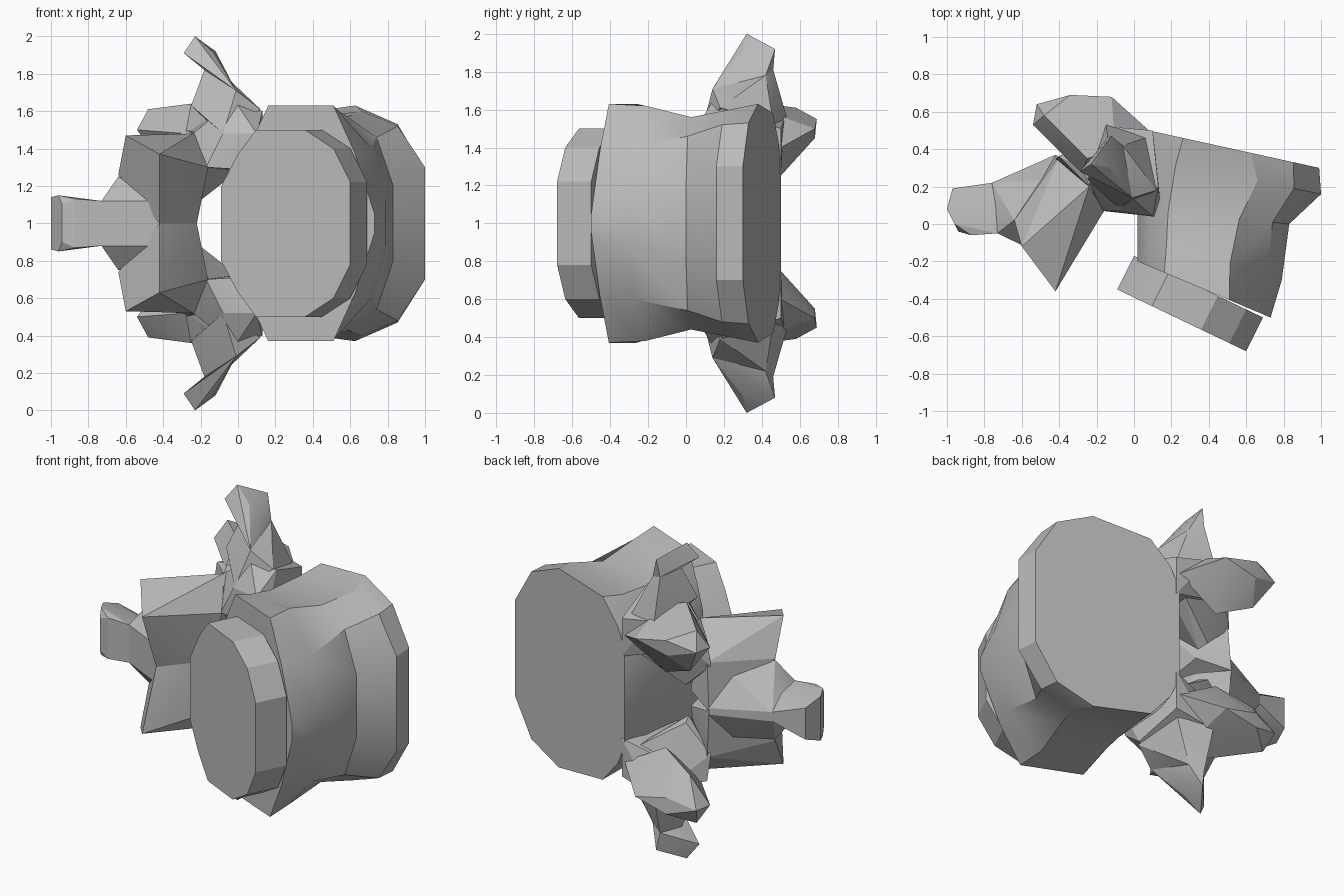
import bpy, bmesh
from mathutils import Vector

cube = bpy.data.objects.get("Cube")
if cube:
    bpy.data.objects.remove(cube, do_unlink=True)

bone = bpy.data.materials.new("bone_grey")
bone.use_nodes = True
GREY = (0.5, 0.5, 0.5, 1)
bone.diffuse_color = GREY
bone.node_tree.nodes["Principled BSDF"].inputs["Base Color"].default_value = GREY


def finish(name, bm, angle=0.5):
    bmesh.ops.recalc_face_normals(bm, faces=bm.faces[:])
    mesh = bpy.data.meshes.new(name)
    bm.to_mesh(mesh)
    bm.free()
    obj = bpy.data.objects.new(name, mesh)
    bpy.context.collection.objects.link(obj)
    mesh.materials.append(bone)
    bpy.ops.object.select_all(action='DESELECT')
    obj.select_set(True)
    bpy.context.view_layer.objects.active = obj
    bpy.ops.object.shade_smooth_by_angle(angle=angle)
    return obj


def ring(left, right, profile):
    """Closed outline across left-right, symmetric about mid height."""
    a, b = Vector((*left, 1)), Vector((*right, 1))
    up = [a.lerp(b, t) + Vector((0, 0, h)) for t, h in profile]
    low = [a.lerp(b, t) - Vector((0, 0, h)) for t, h in reversed(profile)]
    return up + low


def loft(name, rings):
    bm = bmesh.new()
    rows = [[bm.verts.new(p) for p in r] for r in rings]
    n = len(rows[0])
    for r, s in zip(rows, rows[1:]):
        for i in range(n):
            j = (i + 1) % n
            bm.faces.new((r[i], r[j], s[j], s[i]))
    bm.faces.new(rows[0])
    bm.faces.new(rows[-1])
    return finish(name, bm)


def hull(name, points, sides=(1, -1)):
    """Faceted lump round a few points; offsets in z are from mid height."""
    for s in sides:
        bm = bmesh.new()
        for x, y, h in points:
            bm.verts.new((x, y, 1 + s * h))
        out = bmesh.ops.convex_hull(bm, input=bm.verts[:])
        junk = [g for g in out["geom_interior"] if isinstance(g, bmesh.types.BMVert)]
        bmesh.ops.delete(bm, geom=junk, context='VERTS')
        label = name if len(sides) == 1 else ("upper_" if s > 0 else "lower_") + name
        finish(label, bm, 0.3)


def both(points):
    return points + [(x, y, -h) for x, y, h in points]


# Vertebral body: flared ends and a waist
loft("vertebral_body", [
    ring((.02, -.2), (.73, -.5), [(0, .3), (.08, .45), (.2, .63), (.69, .63), (.85, .38), (1, .05)]),
    ring((.02, -.06), (.79, -.3), [(0, .3), (.08, .45), (.2, .58), (.64, .62), (.9, .4), (1, .12)]),
    ring((.02, .08), (.83, .0), [(0, .3), (.08, .42), (.2, .54), (.67, .56), (.89, .46), (1, .2)]),
    ring((.03, .36), (1, .16), [(0, .3), (.08, .45), (.2, .55), (.65, .6), (.85, .52), (1, .3)]),
    ring((.08, .5), (.99, .3), [(0, .3), (.06, .43), (.2, .58), (.6, .63), (.85, .53), (1, .3)]),
])

# Disc on the front of the body
DISC = [(0, .2), (.13, .37), (.27, .5), (.65, .5), (.87, .4), (1, .22)]
loft("disc", [ring((-.09, -.35), (.6, -.68), DISC), ring((0, -.17), (.69, -.5), DISC)])

# Pedicles joining the body to the arch
hull("pedicle", [
    (.15, .05, .3), (.1, .04, .48), (.13, .2, .6), (.1, .5, .5), (.1, .5, .26),
    (-.02, .06, .29), (-.17, .07, .3), (-.08, .07, .48), (-.02, .15, .66),
    (-.24, .22, .48), (-.2, .45, .35), (-.12, .52, .55),
])

# Bridge closing the arch between pedicle and lamina
hull("arch_bridge", [
    (-.42, .35, .28), (-.4, .36, .45), (-.23, .3, .1), (-.25, .36, .12),
    (-.24, .2, .48), (-.16, .08, .3), (0, .36, .28), (0, .46, .29),
    (-.2, .48, .5), (-.28, .3, .5),
])

# Transverse processes, wide base and blade-like tip
BLADE = [(-.17, .28, .75), (-.18, .3, .82), (-.14, .46, .81), (-.01, .14, .71), (-.06, .42, .78)]
hull("transverse_base", BLADE + [
    (-.08, .08, .48), (.12, .18, .61), (-.25, .24, .63), (-.15, .54, .53), (.06, .46, .53),
])
hull("transverse_tip", BLADE[1:] + [
    (-.23, .32, 1), (-.29, .28, .91), (-.12, .47, .92), (-.13, .3, .91),
])

# Rear articular processes
hull("rear_articular_process", [
    (-.54, .53, .5), (-.52, .64, .5), (-.48, .58, .61), (-.4, .5, .6), (-.34, .69, .55),
    (-.34, .68, .45), (-.12, .68, .5), (-.42, .56, .33), (-.28, .27, .48),
    (-.2, .49, .24), (.08, .5, .4), (-.25, .35, .64), (-.1, .4, .6),
])

# Lamina plates with the front articular facets
hull("lamina", [
    (-.6, -.12, .47), (-.24, .2, .48), (-.16, .07, .3), (-.42, -.36, .37),
    (-.42, -.22, 0), (-.22, .02, 0), (-.23, .28, .05), (-.42, .37, 0),
    (-.4, .36, .3), (-.64, .02, .26),
])

# Spinous process: flaring root, narrow neck, blunt tip
NECK = both([(-.76, .22, .03), (-.74, .1, .1), (-.73, -.05, .12)])
hull("spinous_root", NECK + both([
    (-.42, .37, .02), (-.45, .24, .22), (-.64, .02, .25), (-.42, -.2, .12),
]), (1,))
hull("spinous_tip", NECK + both([
    (-.97, .19, .1), (-1, .08, .14), (-.96, 0, .15), (-.94, -.04, .1), (-.87, -.06, .13),
]), (1,))
